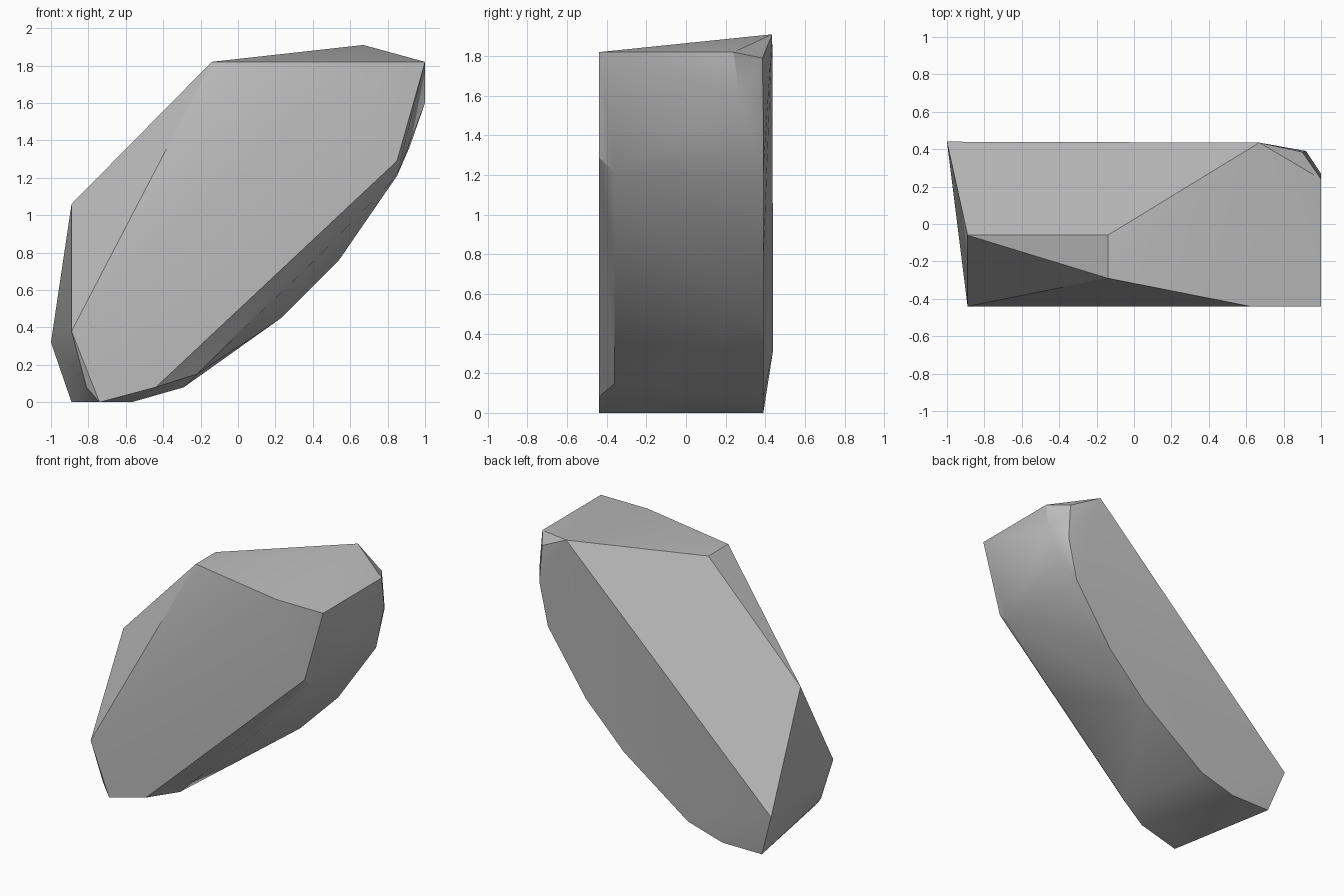
import bpy
import bmesh
import math

default_cube = bpy.data.objects.get("Cube")
if default_cube:
    bpy.data.objects.remove(default_cube, do_unlink=True)


def make_material(name, colour):
    material = bpy.data.materials.new(name)
    material.use_nodes = True
    material.diffuse_color = colour
    shader = next(n for n in material.node_tree.nodes if n.type == "BSDF_PRINCIPLED")
    shader.inputs["Base Color"].default_value = colour
    return material


def outline(y, corners):
    """Place a list of x, z corners on the plane at depth y."""
    return [(x, y, z) for x, z in corners]


def hull_object(name, points, material):
    """Wrap the corner points in a convex, faceted solid."""
    bm = bmesh.new()
    for point in points:
        bm.verts.new(point)
    result = bmesh.ops.convex_hull(bm, input=bm.verts[:])
    unused = {e for e in result["geom_interior"] + result["geom_unused"]
              if isinstance(e, bmesh.types.BMVert)}
    bmesh.ops.delete(bm, geom=list(unused), context="VERTS")
    bmesh.ops.dissolve_limit(bm, angle_limit=math.radians(1),
                             verts=bm.verts[:], edges=bm.edges[:])
    bmesh.ops.recalc_face_normals(bm, faces=bm.faces[:])
    mesh = bpy.data.meshes.new(name)
    bm.to_mesh(mesh)
    bm.free()
    mesh.materials.append(material)
    obj = bpy.data.objects.new(name, mesh)
    bpy.context.collection.objects.link(obj)
    return obj


# Large front face
front_face = outline(-0.44, [(-0.89, 0.38), (-0.74, 0), (-0.44, 0.08),
                             (0.85, 1.29), (1, 1.82), (0.62, 1.82)])

# Chamfer below the front face
front_chamfer = outline(-0.36, [(-0.22, 0.15), (0.42, 0.77), (0.85, 1.21)])

# Curved lower rim of the back face
back_rim = outline(0.39, [(-0.89, 0), (-0.57, 0), (-0.29, 0.08), (-0.02, 0.27),
                          (0.23, 0.45), (0.54, 0.76), (0.85, 1.21), (0.92, 1.52)])

# Upper ridge and sloping shoulder
ridge = [(-1, 0.44, 0.32), (0.67, 0.435, 1.91)]
shoulder = outline(-0.06, [(-0.89, 1.06), (-0.14, 1.82)]) + [(-0.14, -0.29, 1.82)]

# Small chips at the upper back corner and the lower front corner
chips = [(1, 0.24, 1.82), (1, 0.27, 1.6), (0.92, 0.3, 1.37),
         (0.9, 0.385, 1.79), (-0.81, -0.41, 0.08)]

stone = make_material("stone grey", (0.5, 0.5, 0.5, 1))
rock = hull_object("rock", front_face + front_chamfer + back_rim
                   + ridge + shoulder + chips, stone)

# Soft shading across shallow folds, crisp main edges
bpy.ops.object.select_all(action="DESELECT")
rock.select_set(True)
bpy.context.view_layer.objects.active = rock
bpy.ops.object.shade_smooth_by_angle(angle=math.radians(30))
